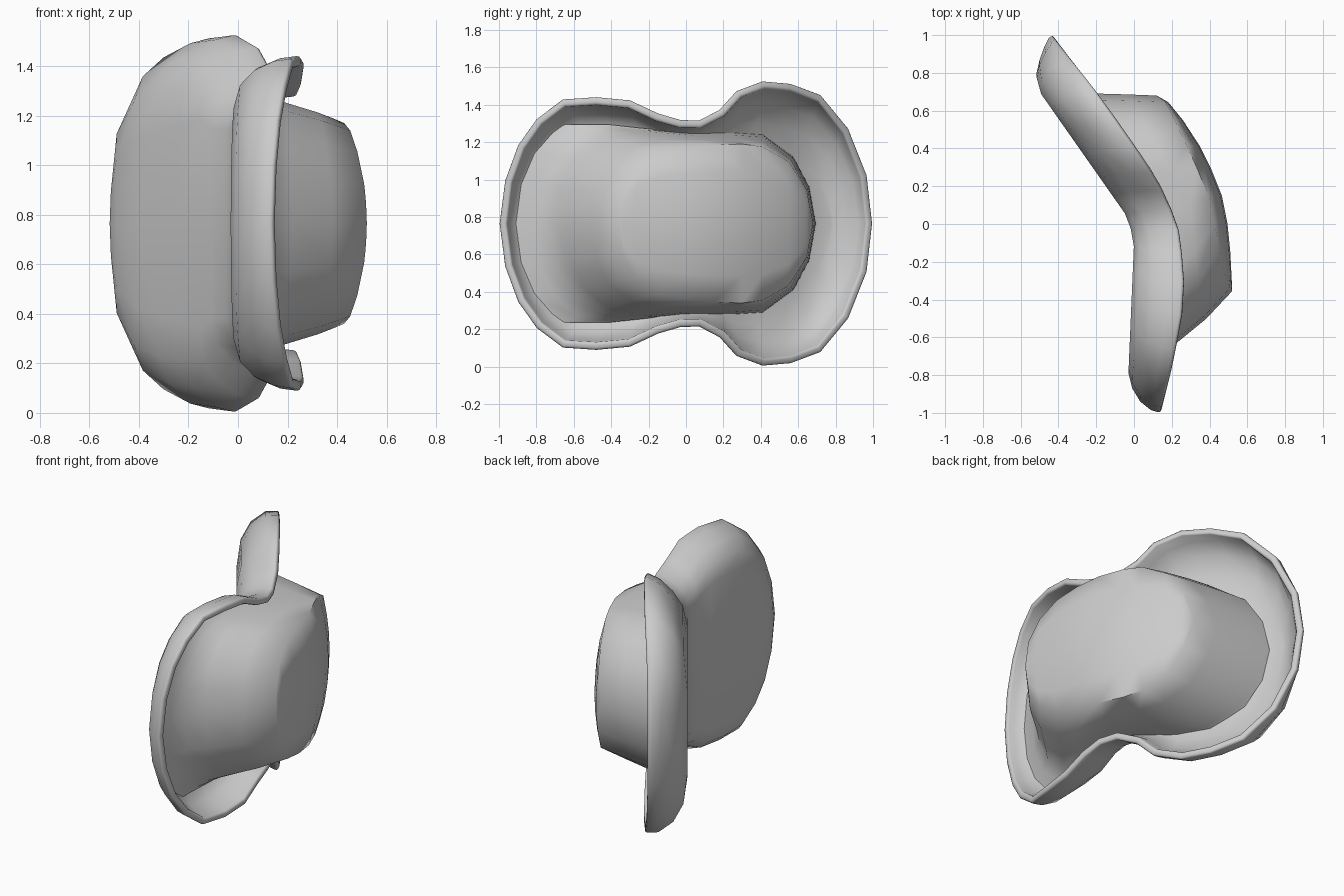
import bpy, bmesh

if "Cube" in bpy.data.objects:
    bpy.data.objects.remove(bpy.data.objects["Cube"])

ZC = 0.765  # height of the mirror plane


def interp(table, v):
    if v <= table[0][0]:
        return table[0][1]
    for (a, fa), (b, fb) in zip(table, table[1:]):
        if v <= b:
            return fa + (fb - fa) * (v - a) / (b - a)
    return table[-1][1]


def loft_half(name, rings, sign, thickness=0):
    """Loft half rings of (x, y, half height), mirror them about ZC."""
    bm = bmesh.new()
    for s in (1, -1):
        vs = [[bm.verts.new((x, y, ZC + s * h)) for x, y, h in r] for r in rings]
        for a, b in zip(vs, vs[1:]):
            for i in range(len(a) - 1):
                bm.faces.new((a[i], a[i + 1], b[i + 1], b[i]))
    bmesh.ops.remove_doubles(bm, verts=bm.verts, dist=0.0005)
    bmesh.ops.recalc_face_normals(bm, faces=bm.faces)
    bm.normal_update()
    if sum(f.normal.x * f.calc_area() for f in bm.faces) * sign < 0:
        bmesh.ops.reverse_faces(bm, faces=bm.faces)
    me = bpy.data.meshes.new(name)
    bm.to_mesh(me)
    bm.free()
    ob = bpy.data.objects.new(name, me)
    bpy.context.collection.objects.link(ob)
    bpy.ops.object.select_all(action='DESELECT')
    bpy.context.view_layer.objects.active = ob
    ob.select_set(True)
    if thickness:
        m = ob.modifiers.new("thickness", 'SOLIDIFY')
        m.thickness = thickness
        m.offset = -1
        bpy.ops.object.modifier_apply(modifier=m.name)
        # rounded lip
        m = ob.modifiers.new("lip", 'BEVEL')
        m.width = 0.013
        m.segments = 2
        m.limit_method = 'ANGLE'
        m.angle_limit = 1.0
        bpy.ops.object.modifier_apply(modifier=m.name)
    bpy.ops.object.shade_smooth_by_angle(angle=1.0)
    return ob


# Bent figure-eight shell: outline (y, half height), rim and back depth by y
outline = [(-1, 0), (-.97, .23), (-.9, .42), (-.8, .56), (-.66, .665),
           (-.48, .677), (-.3, .66), (-.15, .59), (-.03, .555), (.07, .552),
           (.18, .61), (.27, .71), (.41, .763), (.56, .75), (.72, .69),
           (.87, .51), (.97, .26), (1, 0)]
rim_x = [(-1, .14), (-.8, .19), (-.5, .25), (-.25, .265), (0, .23),
         (.2, .13), (.45, -.03), (.7, -.2), (1, -.43)]
back_x = [(-.8, -.03), (-.1, 0), (.03, -.03), (.7, -.5), (.8, -.52), (.93, -.5)]

rings = []
# y scale, height scale on the small lobe and on the large lobe, depth
for sy, sa, sb, d in ((1, 1, 1, 0), (.985, .985, .97, .3), (.94, .93, .86, .63),
                      (.87, .84, .71, .88), (.79, .7, .5, 1)):
    ring = []
    for y, h in outline:
        r, b = interp(rim_x, y), interp(back_x, y * sy)
        sz = interp([(.05, sa), (.45, sb)], y)
        ring.append((r + (b - r) * d, y * sy, h * sz))
    rings.append(ring)
rings.append([(x, y, 0) for x, y, h in rings[-1]])
loft_half("shell", rings, -1, 0.042)

# Raised domed body: flared foot and top outlines share the same point count
foot = [(-.92, 0), (-.9, .22), (-.83, .39), (-.68, .53), (-.42, .53), (0, .485),
        (.25, .485), (.41, .475), (.575, .355), (.66, .195), (.695, 0)]
top = [(-.355, 0), (-.34, .16), (-.27, .29), (-.15, .375), (0, .405), (.15, .42),
       (.3, .425), (.41, .41), (.55, .33), (.645, .18), (.68, 0)]
top_x = [(-.35, .52), (-.05, .505), (.2, .455), (.47, .32), (.64, .19), (.68, .12)]


def dome(y, h):
    return (interp(top_x, y) - .065 * (h / .4) ** 2, y, h)


low = [(interp(back_x, y) + interp([(0, .09), (.3, .06)], y), y, h) for y, h in foot]
high = [dome(y, h) for y, h in top]
body = [low]
# depth, inward step on the concave flare, inward step on the convex sides
for t, flare, side in ((.06, .2, .02), (.15, .36, .07), (.34, .5, .2), (.7, .74, .58)):
    ring = []
    for i, (a, b) in enumerate(zip(low, high)):
        w = interp([(3, flare), (5, side)], i)
        ring.append((a[0] + (b[0] - a[0]) * t, a[1] + (b[1] - a[1]) * w,
                     a[2] + (b[2] - a[2]) * w))
    body.append(ring)
body.append(high)
for k in (.66, .33, 0):
    body.append([dome(y, h * k) for y, h in top])
loft_half("raised_body", body, 1)
